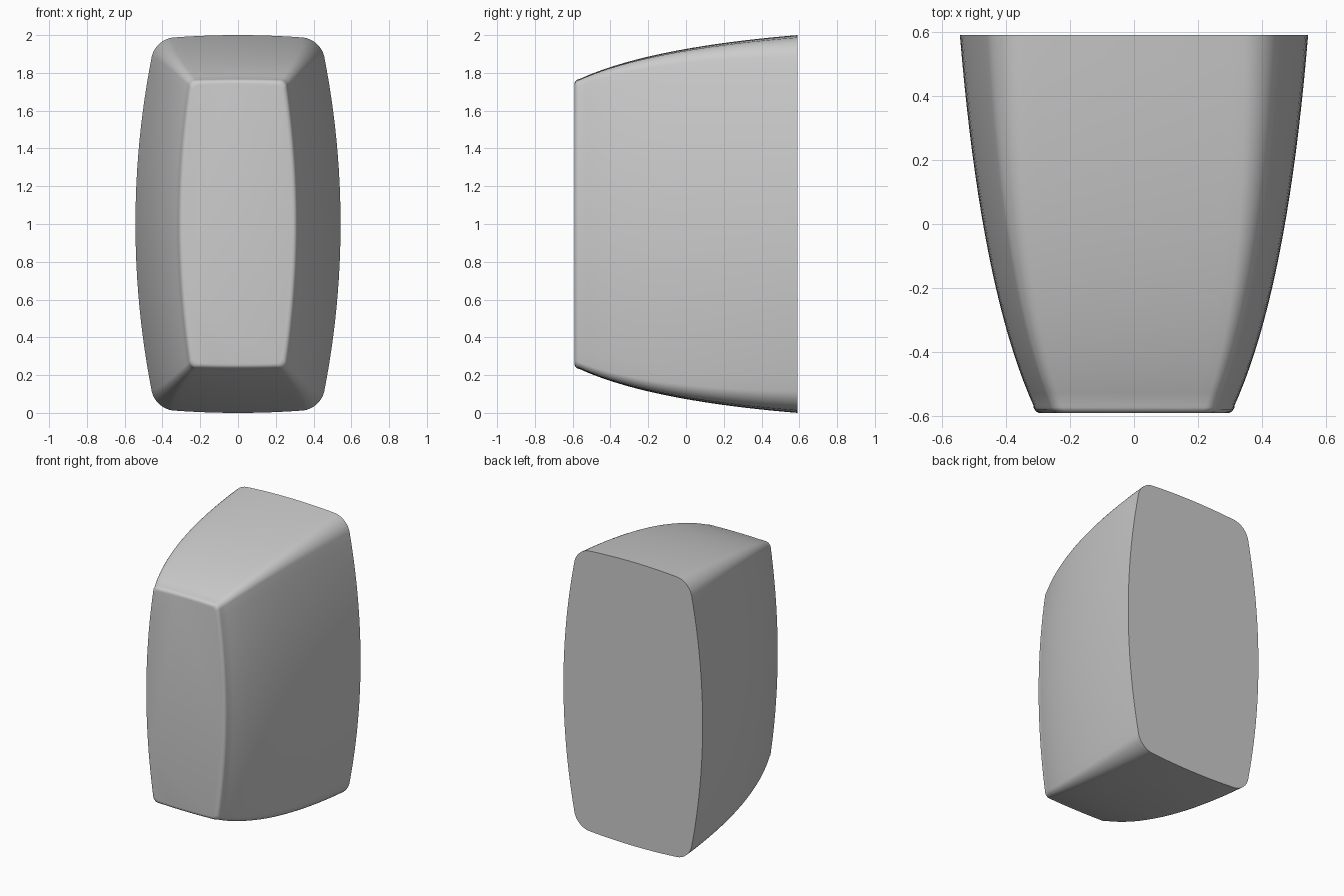
import bpy, bmesh, math
from mathutils import Vector

if "Cube" in bpy.data.objects:
    bpy.data.objects.remove(bpy.data.objects["Cube"])


def bez(a, b, c, t, w=1.0):
    """Quadratic Bezier with a weighted middle point."""
    k0, k1, k2 = (1 - t) ** 2, 2 * w * t * (1 - t), t * t
    return (a * k0 + b * k1 + c * k2) / (k0 + k1 + k2)


def section(y, W, H, bx, bz, r):
    """Barrel-sided rounded rectangle, bulging by bx / bz, corner radius r."""
    side = lambda z: W - bx * (z / H) ** 2
    top = lambda x: H - bz * (x / W) ** 2
    cx = side(H - bz)
    cz = top(cx)
    a = Vector((side(cz - r), cz - r))
    b = Vector((cx - r, top(cx - r)))
    q = [Vector((side(a.y * i / 12), a.y * i / 12)) for i in range(12)]
    q += [bez(a, Vector((cx, cz)), b, i / 8, 0.707) for i in range(9)]
    q += [Vector((b.x * (1 - i / 8), top(b.x * (1 - i / 8)))) for i in range(1, 9)]
    half = q + [Vector((-p.x, p.y)) for p in q[-2::-1]]
    loop = half + [Vector((p.x, -p.y)) for p in half[-2:0:-1]]
    return [(p.x, y, 1 + p.y) for p in loop]


sections = []
E = 0.025
# Rounded front rim
for i in range(5):
    a = math.pi / 2 * i / 5
    off = E * (1 - math.sin(a))
    sections.append(section(-0.59 + E * (1 - math.cos(a)), 0.314 - off,
                            0.767 - off, 0.06, 0.008, 0.03))
# Flaring body, widening to the back
N = 20
for i in range(N + 1):
    t = i / N
    y, W, H = bez(Vector((-0.565, 0.314, 0.767)), Vector((-0.2, 0.478, 0.935)),
                  Vector((0.59, 0.543, 1.0)), t)
    s = (y + 0.565) / 1.155
    sections.append(section(y, W, H, 0.06 + 0.05 * s, 0.008 + 0.024 * s,
                            0.03 + 0.065 * s))

# Loft the sections and cap both ends
bm = bmesh.new()
rings = [[bm.verts.new(p) for p in s] for s in sections]
n = len(rings[0])
for r0, r1 in zip(rings, rings[1:]):
    for i in range(n):
        j = (i + 1) % n
        bm.faces.new((r0[i], r0[j], r1[j], r1[i]))
bm.faces.new(rings[0])
bm.faces.new(rings[-1])
bmesh.ops.recalc_face_normals(bm, faces=bm.faces)

mesh = bpy.data.meshes.new("tapered_shell")
bm.to_mesh(mesh)
bm.free()
shell = bpy.data.objects.new("tapered_shell", mesh)
bpy.context.collection.objects.link(shell)
bpy.context.view_layer.objects.active = shell
shell.select_set(True)
bpy.ops.object.shade_smooth_by_angle(angle=math.radians(40))
